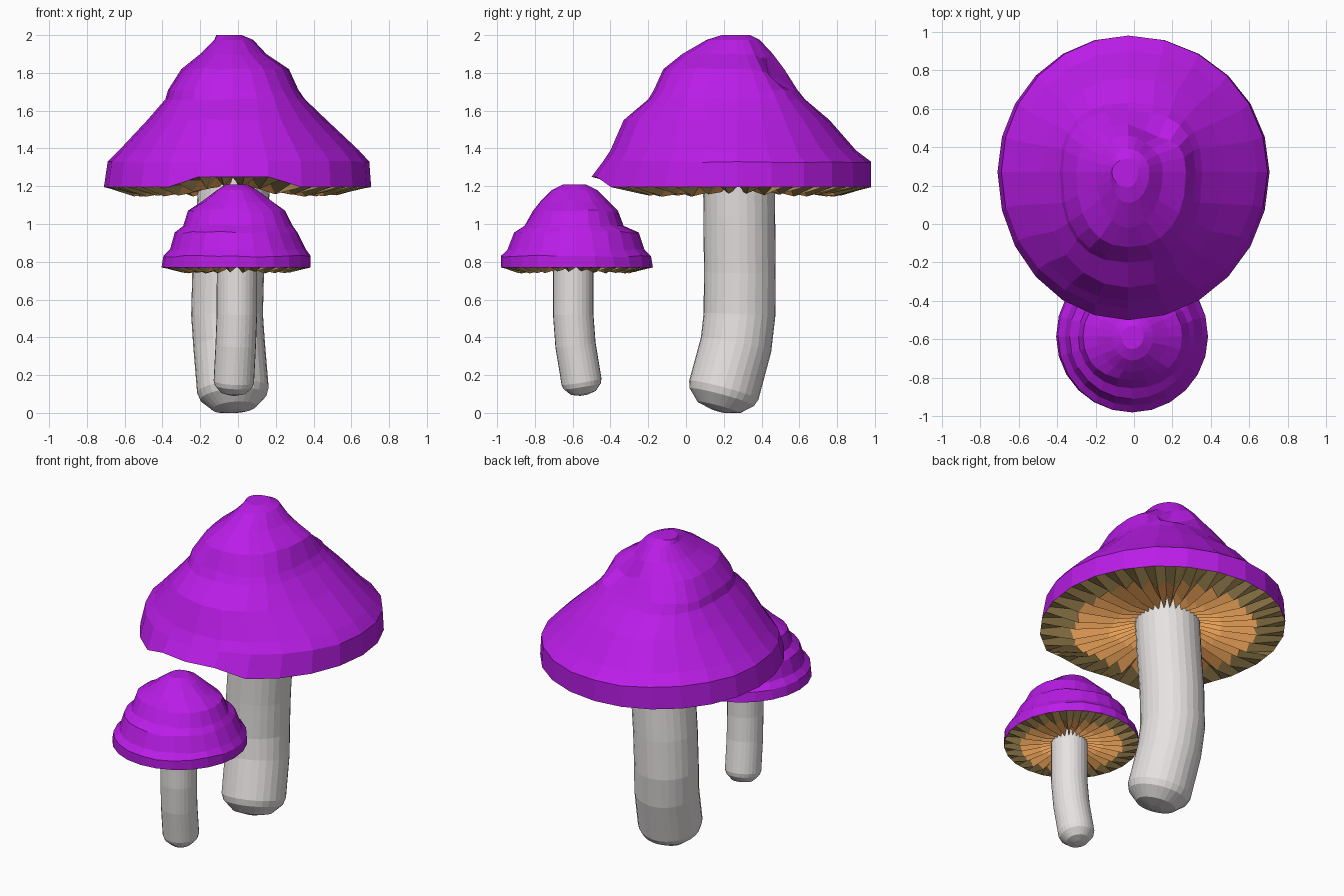
import bpy, bmesh, math, random
from mathutils import Vector

if "Cube" in bpy.data.objects:
    bpy.data.objects.remove(bpy.data.objects["Cube"])

random.seed(4)
CAP_SIDES = 24


def material(name, rgb):
    m = bpy.data.materials.new(name)
    m.diffuse_color = (*rgb, 1)
    m.use_nodes = True
    m.node_tree.nodes["Principled BSDF"].inputs["Base Color"].default_value = m.diffuse_color
    return m


PURPLE = material("purple cap", (0.49, 0.012, 0.80))
GREY = material("pale stem", (0.80, 0.76, 0.76))
ORANGE = material("orange gill", (0.80, 0.35, 0.095))
TAN = material("tan gill", (0.54, 0.37, 0.13))


def loft(name, rings, mats, cap_start=False, cap_end=False, band_mats=None):
    """Skin a list of equal-length vertex rings, flat shaded."""
    bm = bmesh.new()
    vr = [[bm.verts.new(p) for p in r] for r in rings]
    n = len(vr[0])
    for k in range(len(vr) - 1):
        for i in range(n):
            j = (i + 1) % n
            f = bm.faces.new((vr[k][i], vr[k][j], vr[k + 1][j], vr[k + 1][i]))
            f.material_index = band_mats[k] if band_mats else 0
    if cap_start:
        bm.faces.new(vr[0][::-1])
    if cap_end:
        bm.faces.new(vr[-1])
    me = bpy.data.meshes.new(name)
    bm.to_mesh(me)
    bm.free()
    for m in mats:
        me.materials.append(m)
    ob = bpy.data.objects.new(name, me)
    bpy.context.collection.objects.link(ob)
    return ob


def oval(a, box, mid, power=2.0, scale=1.0):
    """Point at angle a on an uneven oval: box = xmin, xmax, ymin, ymax."""
    c, s = math.cos(a), math.sin(a)
    e = 2 / power
    px = math.copysign(abs(c) ** e, c) * scale
    py = math.copysign(abs(s) ** e, s) * scale
    rx = box[1] - mid[0] if c > 0 else mid[0] - box[0]
    ry = box[3] - mid[1] if s > 0 else mid[1] - box[2]
    return mid[0] + px * rx, mid[1] + py * ry


def front_lift(a, amount):
    """The rim rises at the very front."""
    d = abs(math.degrees(a) - 270)
    return amount * max(0, min(1, (30 - d) / 15))


def cap(name, profile, mid, lift, dent=None):
    n, rings = CAP_SIDES, []
    for k, (z, box, power) in enumerate(profile):
        ring = []
        for i in range(n):
            a = 2 * math.pi * i / n
            x, y = oval(a, box, mid, power)
            p = Vector((x, y, z + (front_lift(a, lift) if k == 0 else 0)))
            if 0 < k < len(profile) - 2 and i % 6:
                p.z += random.uniform(-0.006, 0.006)
            if dent:
                w = max(0, 1 - (p - dent).length / 0.15)
                p += Vector((-0.01, -0.05, -0.07)) * w
            ring.append(p)
        rings.append(ring)
    return loft(name, rings, [PURPLE], cap_end=True)


def gills(name, box, mid, stem, z, lift, bands, count):
    """Pleated underside: bands = (fraction of rim, ridge drop, valley rise)."""
    n, rings = count * 2, []
    half = math.pi / CAP_SIDES
    for k, (frac, low, high) in enumerate(bands):
        ring = []
        for i in range(n):
            a = 2 * math.pi * i / n
            # follow the straight edges of the cap rim
            chord = math.cos(half) / math.cos(a % (2 * half) - half)
            x, y = oval(a, box, mid, 2, chord)
            f = frac + (random.uniform(-0.03, 0.03) if 0 < k < 3 else 0)
            dz = (low if i % 2 else high) * random.uniform(0.75, 1.15)
            ring.append((stem[0] + (x - stem[0]) * f,
                         stem[1] + (y - stem[1]) * f,
                         z + dz + front_lift(a, lift) * frac))
        rings.append(ring[::-1])
    return loft(name, rings, [TAN, ORANGE], band_mats=[0, 1, 1])


def stem(name, path, radius, tip):
    """Bent tube with a rounded foot."""
    pts = [Vector(p) for p in path]
    tang = []
    for i in range(len(pts)):
        t = pts[min(i + 1, len(pts) - 1)] - pts[max(i - 1, 0)]
        tang.append(t.normalized())
    specs = [(pts[0] - tang[0] * tip * 1.2, tang[0], radius * 0.2),
             (pts[0] - tang[0] * tip, tang[0], radius * 0.62),
             (pts[0] - tang[0] * tip * 0.4, tang[0], radius * 0.93)]
    specs += [(p, t, radius) for p, t in zip(pts, tang)]
    n, rings = 28, []
    for p, t, r in specs:
        u = Vector((0, 1, 0)).cross(t).normalized()
        v = t.cross(u)
        ring = []
        for i in range(n):
            a = 2 * math.pi * i / n
            q = p + (u * math.cos(a) + v * math.sin(a)) * r
            q.z = max(q.z, 0)
            ring.append(q)
        rings.append(ring)
    return loft(name, rings, [GREY], cap_start=True, cap_end=True)


# Large mushroom
big_rim = (-0.71, 0.705, -0.50, 0.98)
cap("large_cap", [
    (1.195, big_rim, 2),
    (1.33, (-0.69, 0.695, -0.44, 0.98), 2),
    (1.39, (-0.63, 0.64, -0.40, 0.90), 2),
    (1.55, (-0.48, 0.47, -0.33, 0.76), 2.1),
    (1.66, (-0.385, 0.355, -0.20, 0.63), 2.5),
    (1.71, (-0.37, 0.32, -0.17, 0.59), 2.6),
    (1.82, (-0.30, 0.27, -0.12, 0.52), 2.3),
    (1.90, (-0.20, 0.15, -0.02, 0.46), 2),
    (1.975, (-0.125, 0.08, 0.11, 0.39), 2),
    (2.00, (-0.115, 0.02, 0.19, 0.34), 2)],
    (-0.03, 0.27), 0.055, Vector((0.11, 0.47, 1.80)))
gills("large_gills", big_rim, (-0.03, 0.27), (-0.02, 0.28), 1.195, 0.055,
      [(1.0, 0, 0), (0.75, -0.045, 0.012),
       (0.45, -0.022, 0.05), (0.22, 0.02, 0.12)], 36)
stem("large_stem", [(-0.027, 0.20, 0.12), (-0.047, 0.265, 0.36),
                    (-0.058, 0.283, 0.52), (-0.052, 0.285, 0.75),
                    (-0.03, 0.282, 1.05), (-0.015, 0.28, 1.32)], 0.19, 0.095)

# Small mushroom
small_rim = (-0.405, 0.385, -0.98, -0.175)
cap("small_cap", [
    (0.77, small_rim, 2),
    (0.83, (-0.395, 0.385, -0.98, -0.185), 2),
    (0.865, (-0.36, 0.36, -0.945, -0.22), 2),
    (0.955, (-0.335, 0.315, -0.91, -0.25), 2),
    (0.99, (-0.29, 0.29, -0.855, -0.33), 2.1),
    (1.07, (-0.265, 0.25, -0.81, -0.36), 2.2),
    (1.12, (-0.19, 0.18, -0.77, -0.41), 2),
    (1.18, (-0.11, 0.10, -0.71, -0.47), 2),
    (1.21, (-0.065, 0.05, -0.65, -0.53), 2)],
    (-0.01, -0.585), 0)
gills("small_gills", small_rim, (-0.01, -0.585), (-0.005, -0.595), 0.77, 0,
      [(1.0, 0, 0), (0.75, -0.028, 0.008),
       (0.45, -0.012, 0.03), (0.22, 0.01, 0.07)], 28)
stem("small_stem", [(-0.022, -0.553, 0.165), (-0.012, -0.585, 0.36),
                    (-0.006, -0.597, 0.52), (-0.005, -0.597, 0.85)],
     0.107, 0.06)
